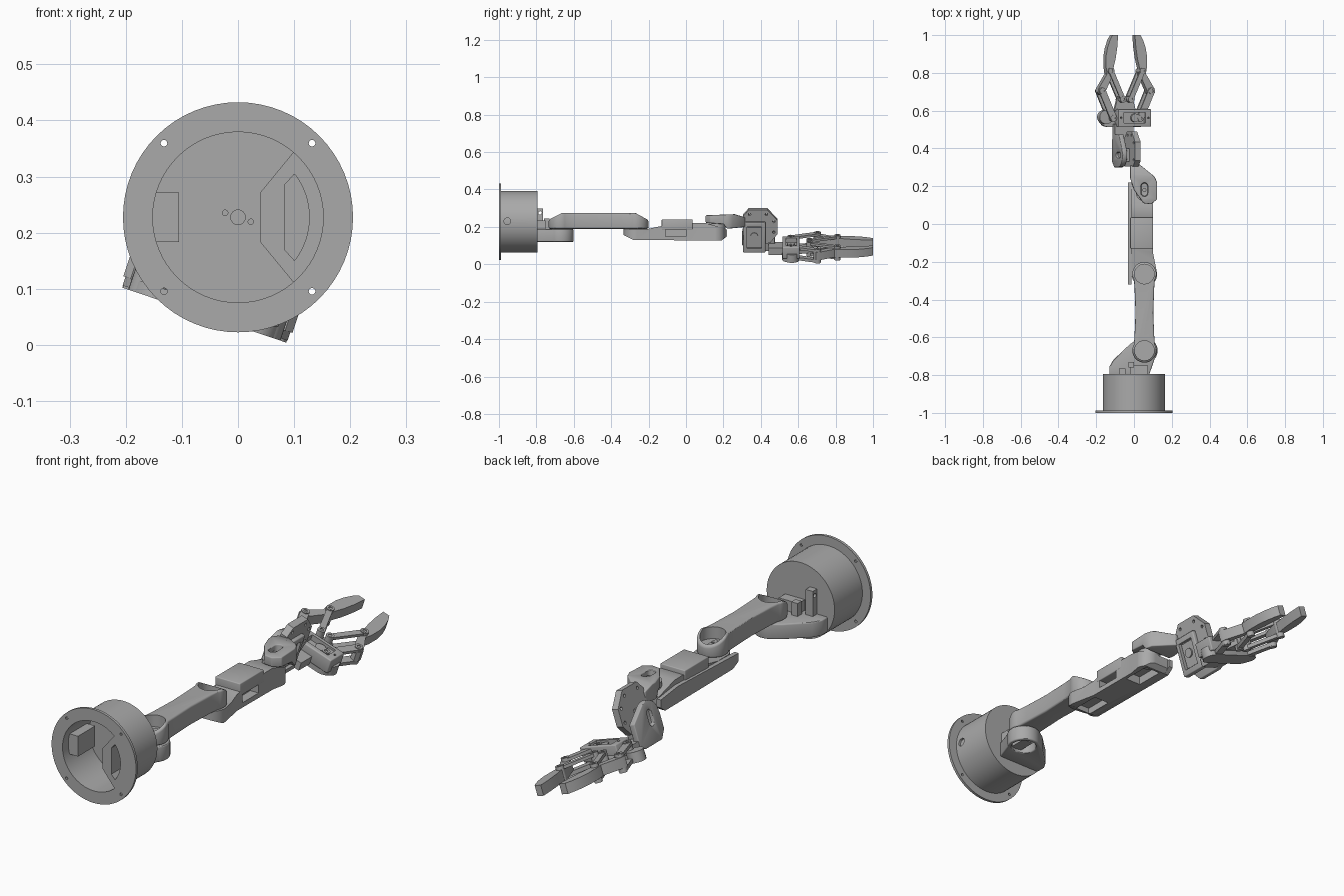
import bpy, bmesh
from math import pi, cos, sin, radians
from mathutils import Matrix

cube = bpy.data.objects.get("Cube")
if cube:
    bpy.data.objects.remove(cube, do_unlink=True)

grey = bpy.data.materials.new("machined_grey")
grey.use_nodes = True
tone = (0.4, 0.4, 0.4, 1)
grey.diffuse_color = tone
grey.node_tree.nodes["Principled BSDF"].inputs["Base Color"].default_value = tone

# Frames: profiles extruded along z, along y, along x, and in the rolled wrist
UP = Matrix.Identity(4)
ALONG_Y = Matrix(((1, 0, 0, 0), (0, 0, 1, 0), (0, 1, 0, 0), (0, 0, 0, 1)))
ALONG_X = Matrix(((0, 0, 1, 0), (1, 0, 0, 0), (0, 1, 0, 0), (0, 0, 0, 1)))
ROLL = Matrix.Translation((-0.06, 0, 0.053)) @ Matrix.Rotation(radians(18.5), 4, 'Y')
ROLL_X = ROLL @ ALONG_X


def prism(name, pts, lo, hi, frame=UP):
    bm = bmesh.new()
    base = [bm.verts.new((u, v, lo)) for u, v in pts]
    top = [bm.verts.new((u, v, hi)) for u, v in pts]
    bm.faces.new(base)
    bm.faces.new(top)
    for i in range(len(pts)):
        j = (i + 1) % len(pts)
        bm.faces.new((base[i], base[j], top[j], top[i]))
    bm.transform(frame)
    bmesh.ops.recalc_face_normals(bm, faces=bm.faces)
    mesh = bpy.data.meshes.new(name)
    bm.to_mesh(mesh)
    bm.free()
    mesh.materials.append(grey)
    ob = bpy.data.objects.new(name, mesh)
    bpy.context.collection.objects.link(ob)
    return ob


def arc(u, v, r, a, b, n=16):
    return [(u + r * cos(radians(a + (b - a) * i / n)),
             v + r * sin(radians(a + (b - a) * i / n))) for i in range(n + 1)]


def cyl(name, u, v, r, lo, hi, frame=UP, n=32):
    return prism(name, arc(u, v, r, 0, 360, n)[:-1], lo, hi, frame)


def box(name, u0, u1, v0, v1, lo, hi, frame=UP):
    return prism(name, [(u0, v0), (u1, v0), (u1, v1), (u0, v1)], lo, hi, frame)


def capsule(name, p, q, r, lo, hi, frame=UP):
    from_angle = Matrix.Identity(2)
    dx, dy = q[0] - p[0], q[1] - p[1]
    length = (dx * dx + dy * dy) ** 0.5
    ux, uy = dx / length, dy / length
    pts = arc(0, 0, r, 90, 270, 10) + arc(length, 0, r, -90, 90, 10)
    pts = [(p[0] + a * ux - b * uy, p[1] + a * uy + b * ux) for a, b in pts]
    return prism(name, pts, lo, hi, frame)


def bake(ob):
    graph = bpy.context.evaluated_depsgraph_get()
    mesh = bpy.data.meshes.new_from_object(ob.evaluated_get(graph))
    ob.modifiers.clear()
    ob.data = mesh


def combine(ob, tools, how='DIFFERENCE'):
    for tool in tools:
        mod = ob.modifiers.new("shape", 'BOOLEAN')
        mod.operation, mod.object, mod.solver = how, tool, 'EXACT'
        bake(ob)
        bpy.data.objects.remove(tool, do_unlink=True)
    return ob


def soften(ob, width):
    mod = ob.modifiers.new("soft", 'BEVEL')
    mod.width, mod.segments, mod.limit_method = width, 3, 'ANGLE'
    mod.angle_limit = radians(40)
    bake(ob)
    return ob


# Base: flanged hollow drum with mounting holes
H = 0.2275
base = cyl("base_drum", 0, H, 0.165, -0.995, -0.795, ALONG_Y, 64)
combine(base, [cyl("flange", 0, H, 0.205, -1, -0.988, ALONG_Y, 64)], 'UNION')
cuts = [cyl("bore", 0, H, 0.152, -1.1, -0.815, ALONG_Y, 64),
        cyl("shaft_hole", 0, H, 0.013, -0.9, -0.805, ALONG_Y),
        cyl("cable_hole", -0.955, 0.23, 0.018, 0.1, 0.25, ALONG_X)]
cuts += [cyl("bolt_hole", sx * 0.132, H + sz * 0.132, 0.006, -1.1, -0.9, ALONG_Y, 12)
         for sx in (-1, 1) for sz in (-1, 1)]
cuts += [cyl("pin_hole", s * 0.023, H - s * 0.008, 0.005, -0.9, -0.805, ALONG_Y, 12)
         for s in (-1, 1)]
combine(base, cuts)
bay = prism("base_bay", [(0.1, 0.345), (0.04, 0.272), (0.04, 0.183), (0.1, 0.11)]
            + arc(0, H, 0.155, -50, 50), -0.997, -0.81, ALONG_Y)
combine(bay, [prism("bay_window", [(0.1, 0.304), (0.083, 0.285), (0.083, 0.17), (0.1, 0.151)]
                    + arc(0, H, 0.127, -37, 37), -1.1, -0.87, ALONG_Y)])
box("base_inner_block", -0.153, -0.105, 0.183, 0.272, -0.96, -0.84, ALONG_Y)

# Shoulder: lower bracket with open socket, tongue and lug
JX, JY, EY = 0.055, -0.67, -0.265
shoulder = prism("shoulder_bracket", [(0.08, -0.8), (-0.13, -0.8), (-0.13, -0.755), (-0.11, -0.72),
                 (-0.02, -0.635)] + arc(JX, JY, 0.07, 125, -40), 0.12, 0.188)
combine(shoulder, [cyl("socket", JX, JY, 0.052, 0.1, 0.165)])
soften(shoulder, 0.006)
box("shoulder_servo", 0.03, 0.08, -0.73, -0.64, 0.135, 0.175)
box("shoulder_tongue", -0.02, 0.075, -0.8, -0.75, 0.18, 0.235)
lug = box("shoulder_lug", -0.08, -0.045, -0.8, -0.765, 0.17, 0.298)
combine(lug, [cyl("lug_hole", -0.78, 0.275, 0.009, -0.2, 0.1, ALONG_X, 16)])
box("cable_clip", -0.03, 0.0, -0.76, -0.73, 0.18, 0.245)

# Upper arm: waisted link with sloped ends and round pockets
arm = prism("upper_arm", arc(JX, JY, 0.064, 150, 390, 24) + [(0.107, -0.59), (0.102, -0.47), (0.107, -0.34)]
            + arc(JX, EY, 0.064, -30, 210, 24) + [(0.003, -0.34), (0.008, -0.47), (0.003, -0.59)],
            0.1, 0.4)
side = prism("arm_side", [(-0.75, 0.19), (-0.18, 0.19), (-0.18, 0.225), (-0.27, 0.274),
                          (-0.665, 0.274), (-0.75, 0.23)], -0.1, 0.2, ALONG_X)
combine(arm, [side], 'INTERSECT')
soften(arm, 0.008)
combine(arm, [cyl("pocket", JX, y, 0.052, 0.222, 0.4) for y in (JY, EY)])
for label, y in (("shoulder", JY), ("elbow", EY)):
    horn = capsule(label + "_horn", (JX, y - 0.02), (JX, y + 0.02), 0.01, 0.21, 0.229)
    combine(horn, [cyl("screw", JX, y, 0.006, 0.2, 0.3, n=12)])

# Forearm: tray with side window and underside pockets, central housing, side flange
fore = prism("forearm", arc(JX, EY, 0.068, 180, 360, 20) + [(0.1, -0.15), (0.1, 0.1)]
             + arc(JX, 0.155, 0.055, 0, 90) + [(-0.015, 0.21)], 0.1, 0.3)
side = prism("forearm_side", [(-0.35, 0.165), (-0.28, 0.13), (0.19, 0.127), (0.21, 0.145),
                              (0.21, 0.19), (0.1, 0.222), (0.04, 0.222), (0.0, 0.205),
                              (-0.13, 0.205), (-0.2, 0.19), (-0.35, 0.19)], -0.2, 0.3, ALONG_X)
combine(fore, [side], 'INTERSECT')
combine(fore, [box("window", -0.11, 0.0, 0.15, 0.187, 0.06, 0.2, ALONG_X),
               box("left_window", -0.08, 0.03, 0.15, 0.187, -0.1, 0.02, ALONG_X),
               box("wrist_pocket", 0.01, 0.085, 0.05, 0.18, 0.1, 0.165),
               box("elbow_pocket", 0.01, 0.085, -0.29, -0.16, 0.1, 0.16)])
soften(box("forearm_housing", -0.02, 0.101, -0.13, 0.035, 0.185, 0.24), 0.004)
prism("forearm_flange", [(-0.32, 0.15), (-0.28, 0.13), (0.19, 0.127), (0.22, 0.15), (0.22, 0.185),
                         (0.1, 0.2), (-0.32, 0.185)], -0.032, -0.012, ALONG_X)

# Wrist link: swinging plate joining the forearm to the rolled bracket
link = prism("wrist_link", [(-0.02, 0.31), (0.03, 0.315), (0.11, 0.25), (0.122, 0.22), (0.122, 0.13),
                            (0.09, 0.105), (0.05, 0.11), (0.0, 0.18), (-0.02, 0.24)], 0.1, 0.3)
side = prism("link_side", [(0.1, 0.222), (0.2, 0.215), (0.22, 0.19), (0.32, 0.2),
                           (0.32, 0.25), (0.26, 0.268), (0.1, 0.262)], -0.1, 0.2, ALONG_X)
combine(link, [side], 'INTERSECT')
combine(link, [capsule("slot", (JX, 0.165), (JX, 0.2), 0.018, 0.235, 0.4)])
soften(link, 0.004)
cyl("wrist_horn", JX, 0.18, 0.01, 0.22, 0.25)
cyl("wrist_pivot", JX, 0.165, 0.045, 0.16, 0.23)

# Rolled bracket: eight-sided plate, servo in a frame, hub plate
plate = prism("wrist_plate", [(0.305, 0.09), (0.305, 0.22), (0.335, 0.255), (0.435, 0.255),
                              (0.49, 0.195), (0.49, 0.12), (0.45, 0.07), (0.34, 0.05)],
              -0.016, 0.015, ROLL_X)
combine(plate, [cyl("bolt", y, z, 0.007, -0.1, 0.1, ROLL_X, 12)
                for y, z in ((0.34, 0.23), (0.43, 0.23), (0.47, 0.19), (0.47, 0.13))])
frame = box("wrist_servo_frame", 0.305, 0.425, 0.02, 0.19, 0.0, 0.032, ROLL_X)
soften(frame, 0.005)
combine(frame, [box("frame_opening", 0.325, 0.405, 0.045, 0.165, 0.016, 0.1, ROLL_X)])
box("wrist_servo", 0.33, 0.4, 0.05, 0.16, -0.035, 0.022, ROLL_X)
cyl("wrist_servo_hub", 0.365, 0.11, 0.02, 0, 0.029, ROLL_X)
hub = prism("hub_plate", [(0.3, 0.04), (0.3, 0.11)] + arc(0.365, 0.12, 0.062, 180, 60)
            + [(0.475, 0.12), (0.475, 0.02), (0.44, 0.005), (0.33, 0.005)], -0.062, -0.035, ROLL_X)
combine(hub, [capsule("hub_slot", (0.365, 0.09), (0.365, 0.13), 0.014, -0.1, -0.05, ROLL_X)])
soften(hub, 0.004)
box("palm_neck", -0.06, 0.045, 0.44, 0.53, 0.012, 0.05, ROLL)

# Palm: base plate, servo frame and hub
capsule("palm_plate", (-0.09, 0.56), (0.09, 0.56), 0.046, 0.0, 0.022, ROLL)
prism("palm_tongue", [(-0.06, 0.6), (0.06, 0.6), (0.04, 0.675), (-0.04, 0.675)], 0.022, 0.042, ROLL)
palm = box("palm_servo_frame", -0.052, 0.132, 0.515, 0.608, 0.02, 0.085, ROLL)
soften(palm, 0.005)
combine(palm, [box("palm_opening", -0.02, 0.1, 0.535, 0.59, 0.06, 0.2, ROLL)]
        + [cyl("palm_screw", x, 0.562, 0.005, 0.06, 0.2, ROLL, 12) for x in (-0.036, 0.116)])
cyl("palm_servo_hub", 0.045, 0.562, 0.022, 0.04, 0.078, ROLL)

# Gripper: curved fingers, four-bar links and pivot bosses, mirrored
for s, label in ((-1, "right"), (1, "left")):
    def m(pts):
        return [(s * x, y) for x, y in pts]
    outer, knuckle, inner, gear = m([(0.137, 0.704), (0.088, 0.81), (0.022, 0.66), (0.075, 0.56)])
    prism(label + "_finger", m([(0.047, 1.0), (0.078, 1.0), (0.092, 0.975), (0.106, 0.935),
          (0.114, 0.89), (0.114, 0.83), (0.108, 0.795), (0.157, 0.715), (0.159, 0.695),
          (0.145, 0.682), (0.122, 0.69), (0.076, 0.79), (0.072, 0.83), (0.061, 0.875),
          (0.052, 0.935)]), 0.02, 0.065, ROLL)
    cyl(label + "_gear", s * 0.106, 0.566, 0.037, 0.0, 0.045, ROLL)
    for i, (lo, hi) in enumerate(((0.004, 0.02), (0.063, 0.076))):
        capsule(f"{label}_inner_link_{i}", inner, knuckle, 0.013, lo, hi, ROLL)
        capsule(f"{label}_outer_link_{i}", gear, outer, 0.018, lo, hi, ROLL)
    for part, p in (("outer", outer), ("knuckle", knuckle), ("inner", inner), ("gear", gear)):
        boss = cyl(f"{label}_{part}_boss", *p, 0.017, 0.0, 0.08, ROLL, 20)
        combine(boss, [cyl("boss_hole", *p, 0.008, 0.07, 0.2, ROLL, 12)])

# Smooth curved walls, keep edges crisp
for ob in bpy.context.scene.objects:
    ob.select_set(ob.type == 'MESH')
    if ob.type == 'MESH':
        bpy.context.view_layer.objects.active = ob
bpy.ops.object.shade_smooth_by_angle(angle=radians(30))
